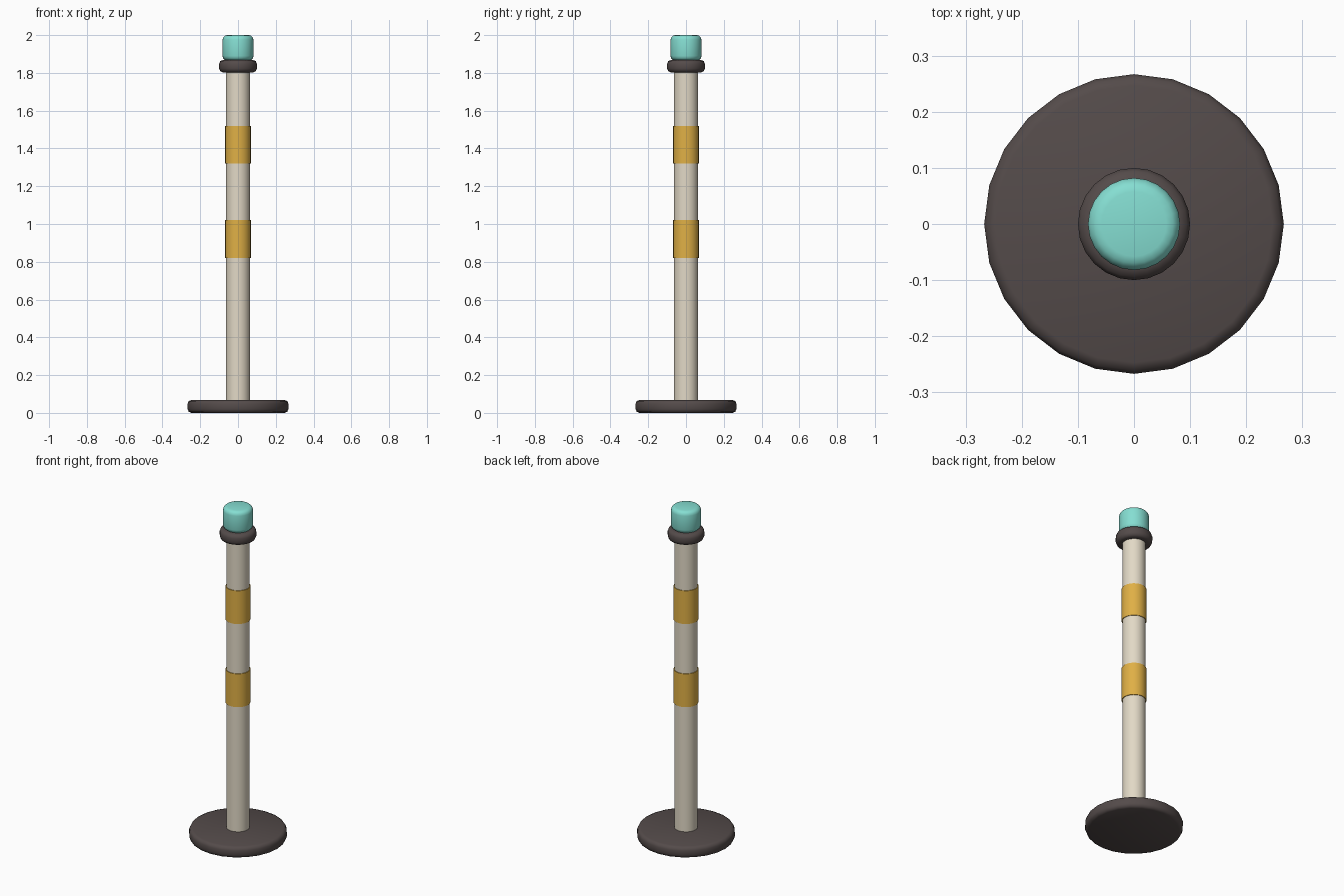
import bpy
import math

cube = bpy.data.objects.get("Cube")
if cube:
    bpy.data.objects.remove(cube, do_unlink=True)


def material(name, rgb):
    """Flat material from 0-255 display values, converted to linear."""
    lin = [((c / 255 + 0.055) / 1.055) ** 2.4 for c in rgb]
    mat = bpy.data.materials.new(name)
    mat.use_nodes = True
    mat.diffuse_color = (*lin, 1)
    mat.node_tree.nodes["Principled BSDF"].inputs["Base Color"].default_value = (*lin, 1)
    return mat


def cylinder(name, radius, bottom, top, mat, sides=24, bevel=0, segments=2):
    """Upright smooth cylinder, with optional rounded rims."""
    bpy.ops.mesh.primitive_cylinder_add(
        vertices=sides, radius=radius, depth=top - bottom,
        location=(0, 0, (bottom + top) / 2))
    obj = bpy.context.object
    obj.name = name
    obj.data.materials.append(mat)
    if bevel:
        mod = obj.modifiers.new("rounded_rim", "BEVEL")
        mod.width = bevel
        mod.segments = segments
        mod.limit_method = "ANGLE"
        mod.angle_limit = math.radians(40)
        bpy.ops.object.modifier_apply(modifier=mod.name)
    bpy.ops.object.shade_smooth_by_angle(angle=math.radians(50))
    return obj


rubber = material("dark_rubber", (84, 75, 74))
cream = material("cream_paint", (226, 217, 198))
gold = material("gold_band", (224, 176, 70))
mint = material("mint_cap", (133, 222, 210))

# Foot and post
cylinder("base_disc", 0.267, 0, 0.068, rubber, bevel=0.02)
cylinder("post", 0.064, 0.05, 1.82, cream)

# Bands around the post
for label, bottom in (("lower", 0.82), ("upper", 1.32)):
    cylinder(f"{label}_band", 0.068, bottom, bottom + 0.2, gold)

# Collar and cap
cylinder("collar", 0.1, 1.803, 1.868, rubber, bevel=0.02)
cylinder("cap", 0.082, 1.866, 2.0, mint, bevel=0.024, segments=3)
